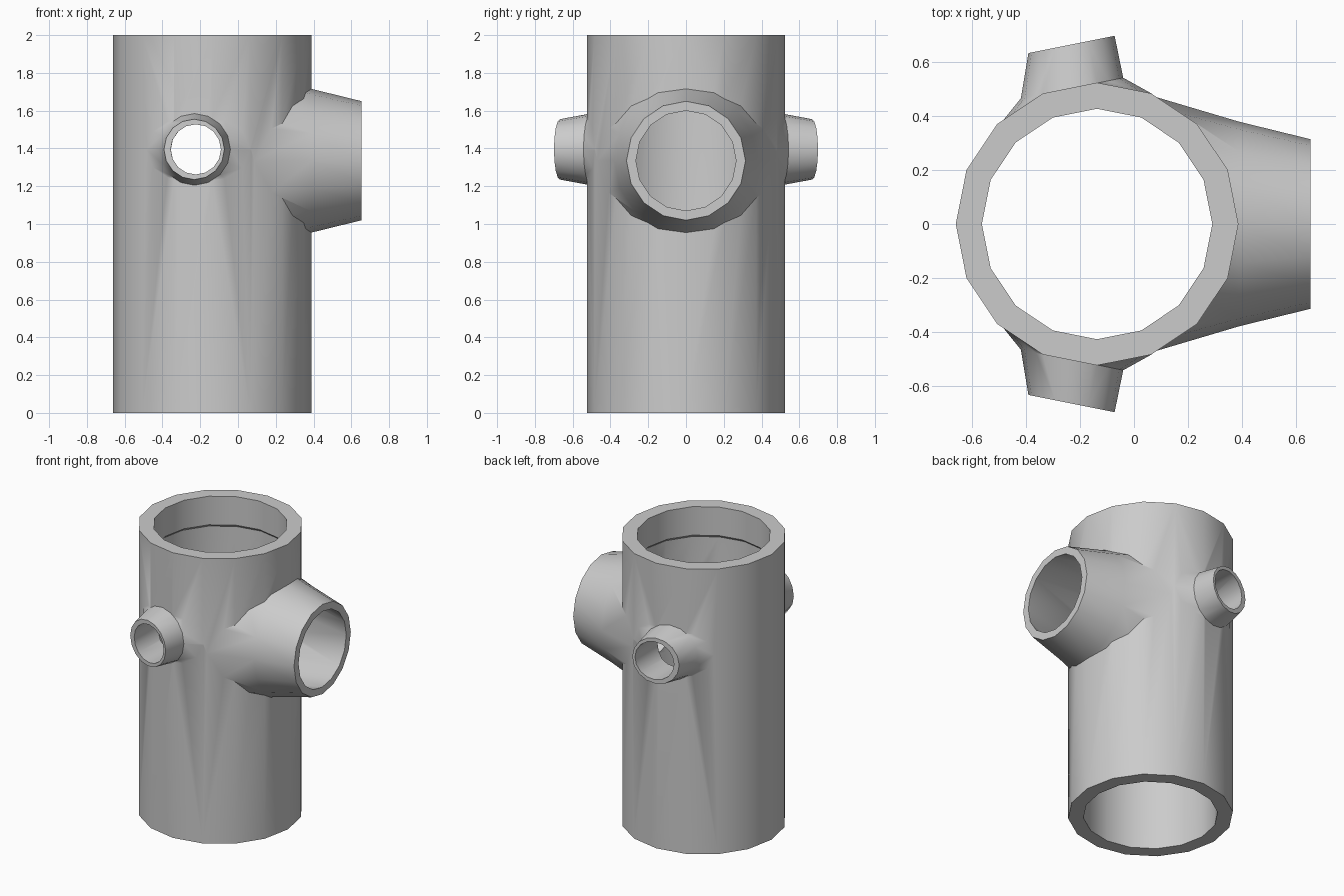
import bpy, bmesh, math

if "Cube" in bpy.data.objects:
    bpy.data.objects.remove(bpy.data.objects["Cube"])

N = 16
CX = -0.137          # main pipe axis
BZ = 1.335           # large branch height
SZ = 1.395           # small branch height

grey = bpy.data.materials.new("light grey")
grey.diffuse_color = (0.6, 0.6, 0.6, 1)
grey.use_nodes = True
grey.node_tree.nodes["Principled BSDF"].inputs["Base Color"].default_value = grey.diffuse_color


def loft(name, rings, helper=False):
    """Closed solid through rings, each a function of (cos, sin)."""
    bm = bmesh.new()
    loops = []
    for f in rings:
        loops.append([bm.verts.new(f(math.cos(2 * math.pi * i / N),
                                     math.sin(2 * math.pi * i / N))) for i in range(N)])
    for a, b in zip(loops, loops[1:]):
        for i in range(N):
            j = (i + 1) % N
            bm.faces.new((a[i], a[j], b[j], b[i]))
    bm.faces.new(loops[0])
    bm.faces.new(loops[-1])
    bmesh.ops.recalc_face_normals(bm, faces=bm.faces)
    me = bpy.data.meshes.new(name)
    bm.to_mesh(me)
    bm.free()
    me.materials.append(grey)
    ob = bpy.data.objects.new(name, me)
    bpy.context.collection.objects.link(ob)
    ob.hide_render = helper
    return ob


def upright(z, r):
    return lambda c, s: (CX + r * c, r * s, z)


def sideways(x, r):
    return lambda c, s: (x, r * c, BZ + r * s)


def outward(side, x, y, r, shear=0.2):
    return lambda c, s: (x + r * c, side * (y + shear * r * c), SZ + r * s)


# Main pipe
pipe = loft("pipe_fitting", [upright(0, 0.525), upright(2, 0.525)])

# Outer shells of the large side branch and the two small branches
adds = [loft("large_branch", [sideways(0.07, 0.475), sideways(0.39, 0.38),
                              sideways(0.655, 0.315)], True)]
# Bores: main pipe with a slightly wider chamber, then the branches
cuts = [loft("main_bore", [upright(-0.1, 0.428), upright(0.6, 0.428), upright(1.0, 0.45),
                           upright(1.78, 0.45), upright(1.8, 0.428), upright(2.1, 0.428)], True),
        loft("large_bore", [sideways(0.0, 0.40), sideways(0.655, 0.265),
                            sideways(0.72, 0.252)], True)]
for side, tag in ((-1, "front"), (1, "back")):
    adds.append(loft(tag + "_small_branch", [outward(side, -0.215, 0.425, 0.285),
                                             outward(side, -0.23, 0.505, 0.19),
                                             outward(side, -0.232, 0.667, 0.16)], True))
    cuts.append(loft(tag + "_small_bore", [outward(side, -0.22, 0.3, 0.135),
                                           outward(side, -0.225, 0.85, 0.132)], True))

# Join the shells, then cut the bores
for op, parts in (("UNION", adds), ("DIFFERENCE", cuts)):
    for part in parts:
        m = pipe.modifiers.new(part.name, "BOOLEAN")
        m.operation = op
        m.solver = "EXACT"
        m.object = part

bpy.context.view_layer.update()
deps = bpy.context.evaluated_depsgraph_get()
result = bpy.data.meshes.new_from_object(pipe.evaluated_get(deps))
pipe.modifiers.clear()
pipe.data = result
for part in adds + cuts:
    bpy.data.objects.remove(part, do_unlink=True)

# Smooth walls with crisp rims
for ob in bpy.context.selected_objects:
    ob.select_set(False)
pipe.select_set(True)
bpy.context.view_layer.objects.active = pipe
bpy.ops.object.shade_smooth_by_angle(angle=math.radians(35))
